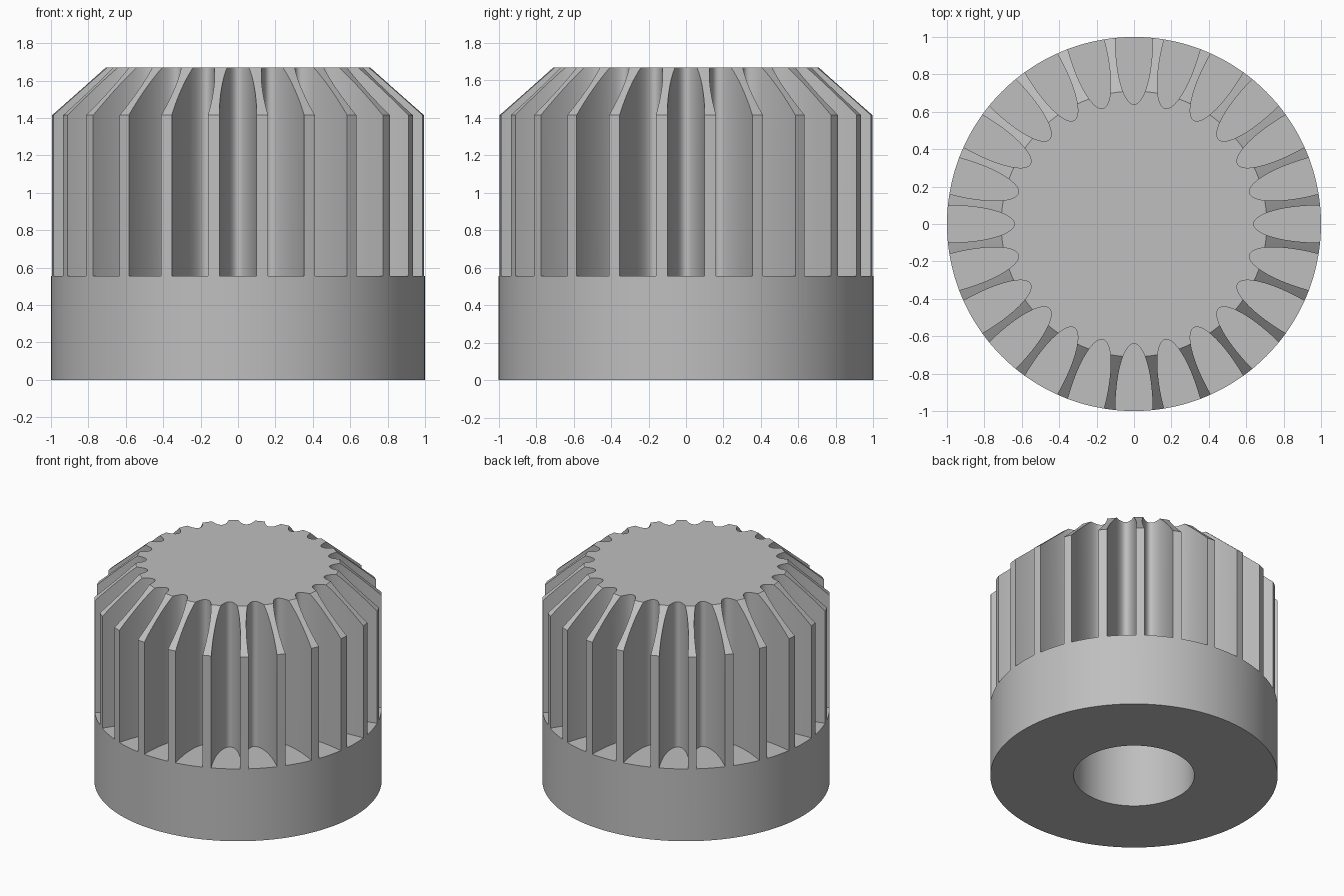
import bpy, bmesh, math

cube = bpy.data.objects.get("Cube")
if cube:
    bpy.data.objects.remove(cube, do_unlink=True)

GREY = (0.52, 0.52, 0.52, 1)
mat = bpy.data.materials.new("grey plastic")
mat.use_nodes = True
mat.diffuse_color = GREY
mat.node_tree.nodes["Principled BSDF"].inputs["Base Color"].default_value = GREY

FLUTES = 24
SEGMENTS = 144


def make_object(name, bm):
    bmesh.ops.recalc_face_normals(bm, faces=bm.faces)
    mesh = bpy.data.meshes.new(name)
    bm.to_mesh(mesh)
    bm.free()
    mesh.materials.append(mat)
    obj = bpy.data.objects.new(name, mesh)
    bpy.context.collection.objects.link(obj)
    return obj


def lathe(name, profile):
    """Revolve (radius, z) points; the open first and last rings are capped."""
    bm = bmesh.new()
    rings = []
    for r, z in profile:
        rings.append([bm.verts.new((r * math.cos(math.tau * i / SEGMENTS),
                                    r * math.sin(math.tau * i / SEGMENTS), z))
                      for i in range(SEGMENTS)])
    for a, b in zip(rings, rings[1:]):
        for i in range(SEGMENTS):
            j = (i + 1) % SEGMENTS
            bm.faces.new((a[i], a[j], b[j], b[i]))
    bm.faces.new(rings[0])
    bm.faces.new(rings[-1])
    return make_object(name, bm)


# Knob body: blind shaft hole, plain collar, chamfered flat top
knob = lathe("knob_body", [(0.42, 1.1), (0.42, 0), (1, 0), (1, 1.415), (0.71, 1.67)])

# Ring of elliptical prisms that carve the grip flutes
bm = bmesh.new()
for k in range(FLUTES):
    a = math.tau * k / FLUTES
    ca, sa = math.cos(a), math.sin(a)
    outline = []
    for i in range(72):
        t = math.tau * (i + 0.5) / 72
        r, s = 1 + 0.36 * math.cos(t), 0.1 * math.sin(t)
        outline.append(bm.verts.new((r * ca - s * sa, r * sa + s * ca, 0.555)))
    base = bm.faces.new(outline)
    ext = bmesh.ops.extrude_face_region(bm, geom=[base], use_keep_orig=True)
    top = [v for v in ext["geom"] if isinstance(v, bmesh.types.BMVert)]
    bmesh.ops.translate(bm, verts=top, vec=(0, 0, 1.4))
cutter = make_object("flute_cutter", bm)
cutter.hide_render = True

mod = knob.modifiers.new("flutes", 'BOOLEAN')
mod.operation = 'DIFFERENCE'
mod.solver = 'EXACT'
mod.object = cutter
for o in bpy.context.selected_objects:
    o.select_set(False)
bpy.context.view_layer.objects.active = knob
knob.select_set(True)
bpy.ops.object.modifier_apply(modifier=mod.name)
bpy.data.objects.remove(cutter, do_unlink=True)

# Smooth grooves and rim, crisp edges
bpy.ops.object.shade_smooth_by_angle(angle=math.radians(30))
